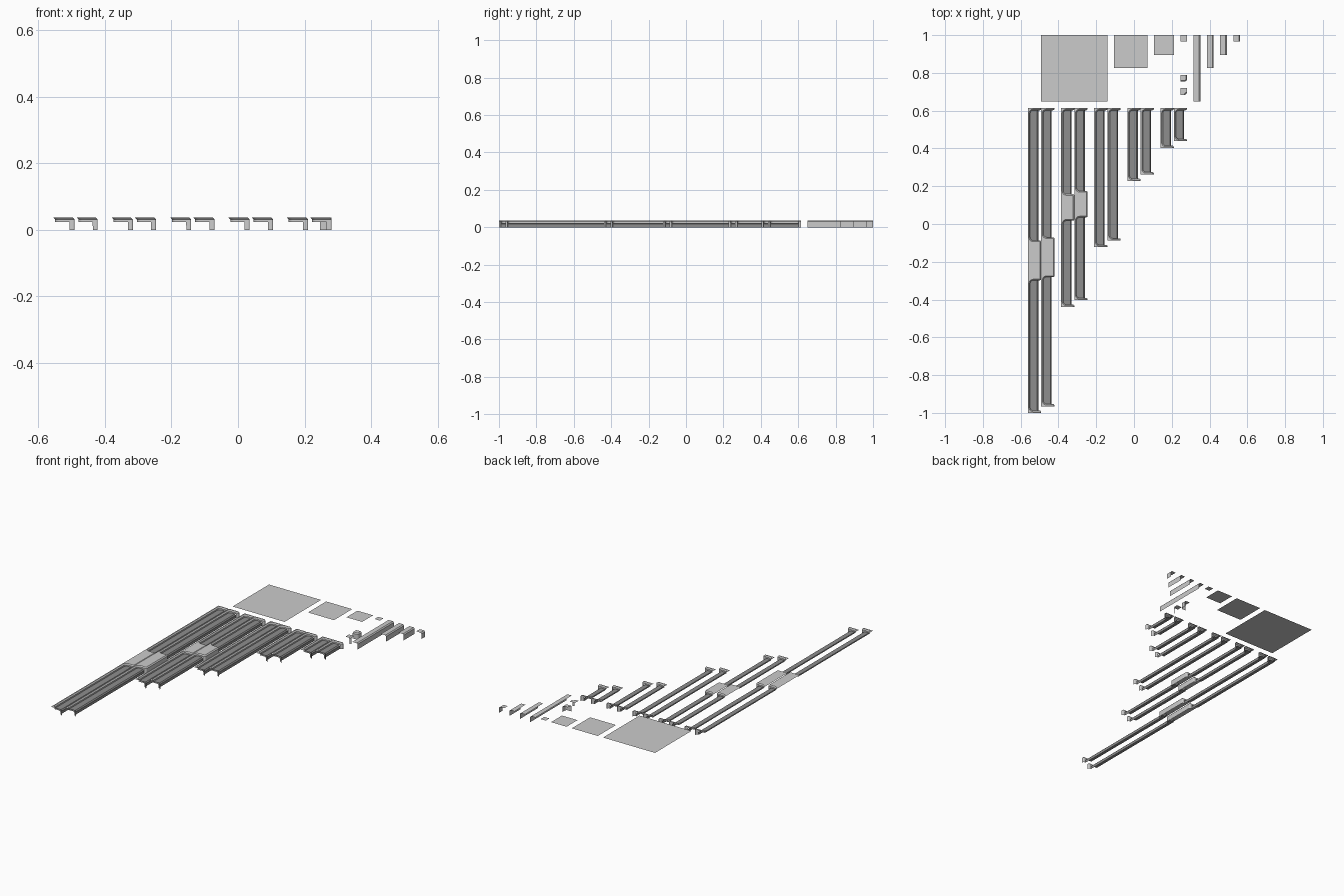
import bpy, math
from mathutils import Vector

if "Cube" in bpy.data.objects:
    bpy.data.objects.remove(bpy.data.objects["Cube"])

U = 2 / 57            # one grid module of the kit
H = 0.0375            # pavement height
HF = 0.023            # lowered bay floor height
B = 0.006             # chamfer of the kerb edge
RIM = 0.012           # pavement rim around a bay
LEG = 0.015           # how far the kerb stands out from the bay floor


def grey(name, v):
    m = bpy.data.materials.new(name)
    m.diffuse_color = (v, v, v, 1)
    m.use_nodes = True
    m.node_tree.nodes["Principled BSDF"].inputs["Base Color"].default_value = m.diffuse_color
    return m


light, dark = grey("light_paving", 0.6), grey("dark_paving", 0.27)


def add_mesh(name, verts, faces, loc, mat=light):
    me = bpy.data.meshes.new(name)
    me.from_pydata(verts, [], faces)
    me.materials.append(mat)
    ob = bpy.data.objects.new(name, me)
    bpy.context.collection.objects.link(ob)
    ob.location = (loc[0], loc[1], 0)
    bpy.ops.object.select_all(action='DESELECT')
    ob.select_set(True)
    bpy.context.view_layer.objects.active = ob
    bpy.ops.object.shade_smooth_by_angle(angle=math.radians(30))
    return ob


def fillet(corners, seg=5):
    """Turn (x, y, radius) corners into a plan path with rounded right-angle turns."""
    pts = []
    for i, (x, y, r) in enumerate(corners):
        p = Vector((x, y))
        if r == 0:
            pts.append(p)
            continue
        a = (Vector(corners[i - 1][:2]) - p).normalized() * r
        b = (Vector(corners[i + 1][:2]) - p).normalized() * r
        for k in range(seg + 1):
            t = k / seg * math.pi / 2
            pts.append(p + a * (1 - math.sin(t)) + b * (1 - math.cos(t)))
    return pts


def kerb(name, corners, back, loc, height=H, base=lambda p: 0, mat=light):
    """Sweep a chamfered kerb along the path and close the flat top to the back points."""
    path = fillet(corners)
    prof = [(0, 0), (0, height - B), (B, height)]
    verts, faces, n = [], [], len(prof)
    dirs = [(q - p).normalized() for p, q in zip(path, path[1:])]
    for i, p in enumerate(path):
        d1, d2 = dirs[max(i - 1, 0)], dirs[min(i, len(dirs) - 1)]
        n1, n2 = Vector((-d1.y, d1.x)), Vector((-d2.y, d2.x))
        m = (n1 + n2) / (1 + n1.dot(n2))
        for j, (d, z) in enumerate(prof):
            q = p + m * d
            verts.append((q.x, q.y, base(p) if j == 0 else z))
    for i in range(len(path) - 1):
        for j in range(n - 1):
            a = i * n + j
            faces.append((a, a + n, a + n + 1, a + 1))
    top = [i * n + n - 1 for i in range(len(path))]
    for x, y in back:
        top.append(len(verts))
        verts.append((x, y, height))
    faces.append(top)
    return add_mesh(name, verts, faces, loc, mat)


def bay_strip(name, x, length, gap):
    """Pavement strip with one bay, or two bays split by a full-width gap."""
    W, L = 2 * U, length * U
    loc = (x * U, 17.5 * U - L)
    if gap:
        mid = gap * U / 2
        bays = [(RIM, L / 2 - mid), (L / 2 + mid, L - RIM)]
    else:
        bays = [(RIM, L - RIM)]
    step = W - LEG
    corners = [(W, 0, 0)]
    for y0, y1 in bays:
        corners += [(W, y0, 0.008), (step + 1e-4, y0, 0), (step - 1e-4, y0, 0),
                    (RIM, y0, 0.016), (RIM, y1, 0.016),
                    (step - 1e-4, y1, 0), (step + 1e-4, y1, 0), (W, y1, 0.008)]
        # lowered floor with its own kerb
        kerb(name + "_floor", [(step, y0, 0), (step, y1, 0)],
             [(RIM, y1), (RIM, y0)], loc, HF, mat=dark)
    corners.append((W, L, 0))
    kerb(name + "_rim", corners, [(0, L), (0, 0)], loc,
         base=lambda p: HF if p.x < step else 0)


# flat paving tiles and straight kerbs in four lengths
for size, tx, kx in ((10, -14, 9), (5, -3, 11), (3, 3, 13), (1, 7, 15)):
    s, y = size * U, (28.5 - size) * U
    add_mesh(f"paving_tile_{size}", [(0, 0, H), (s, 0, H), (s, s, H), (0, s, H)],
             [(0, 1, 2, 3)], (tx * U, y))
    kerb(f"straight_kerb_{size}", [(U, 0, 0), (U, s, 0)], [(0, s), (0, 0)], (kx * U, y))

# outer and inner corner kerbs
kerb("outer_corner_kerb", [(0, 0, 0), (U, 0, 0.35 * U), (U, U, 0)], [(0, U)],
     (7 * U, 21.5 * U))
c = 0.8 * U
kerb("inner_corner_kerb", [(c, 0, 0), (c, U - c, 0.15 * U), (U, U - c, 0)],
     [(U, U), (0, U), (0, 0)], (7 * U, 19.5 * U))

# pairs of bay strips, the longest two with double bays
for x, length, gap in ((-16, 46, 6), (-11, 30, 4), (-6, 21, 0), (-1, 11, 0), (4, 6, 0)):
    bay_strip(f"long_bay_{length}", x, length, gap)
    bay_strip(f"short_bay_{length - 1}", x + 2, length - 1, gap)
